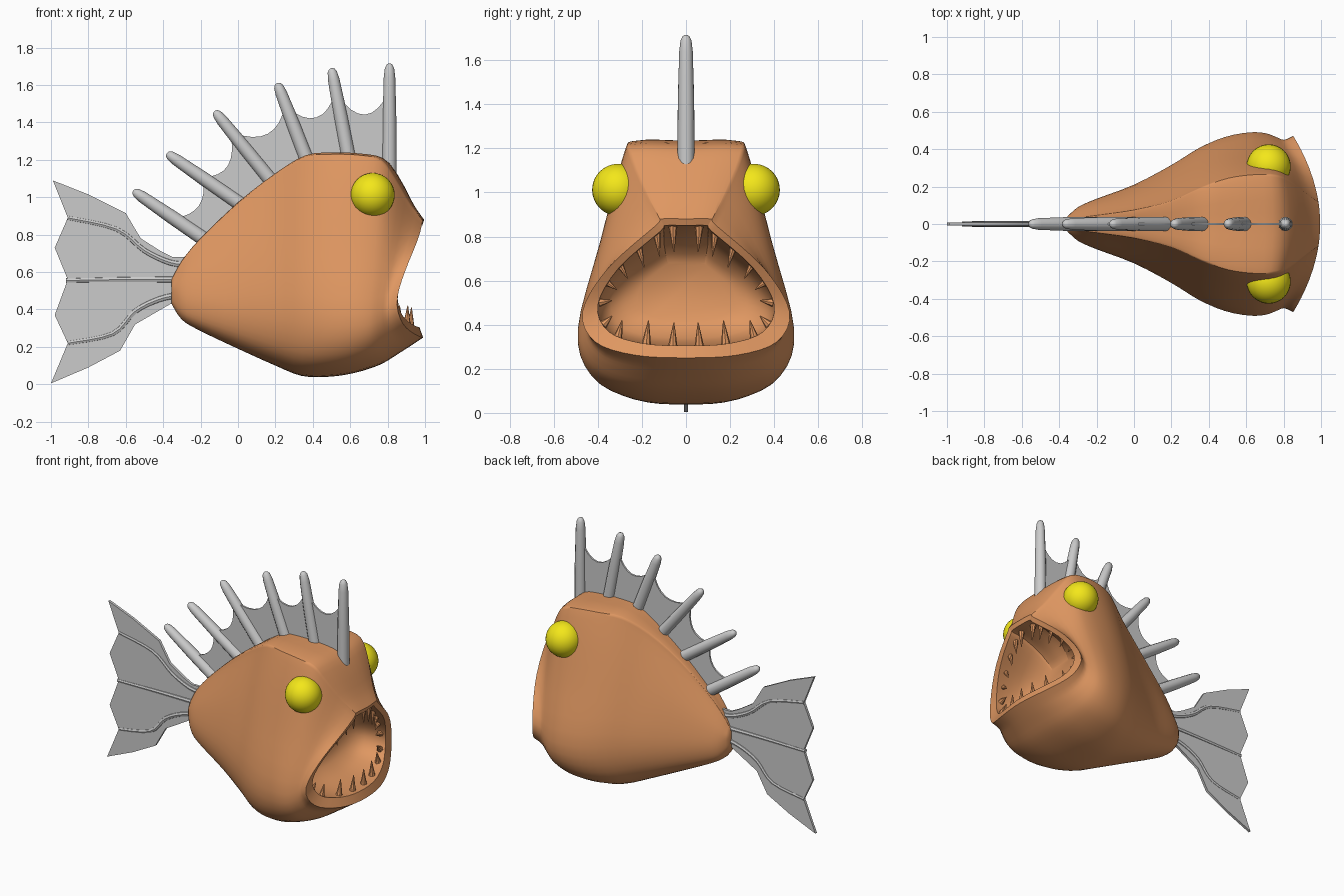
import bpy, bmesh, math
from mathutils import Vector

if "Cube" in bpy.data.objects:
    bpy.data.objects.remove(bpy.data.objects["Cube"])


def material(name, rgb):
    m = bpy.data.materials.new(name)
    m.diffuse_color = (*rgb, 1)
    m.use_nodes = True
    m.node_tree.nodes["Principled BSDF"].inputs["Base Color"].default_value = m.diffuse_color
    return m


SKIN = material("orange_skin", (0.74, 0.31, 0.12))
EYE = material("yellow_eye", (0.9, 0.8, 0.01))


def finish(name, bm, mat=None, angle=40):
    bmesh.ops.recalc_face_normals(bm, faces=bm.faces)
    me = bpy.data.meshes.new(name)
    bm.to_mesh(me)
    bm.free()
    ob = bpy.data.objects.new(name, me)
    bpy.context.collection.objects.link(ob)
    if mat:
        me.materials.append(mat)
    bpy.ops.object.select_all(action='DESELECT')
    ob.select_set(True)
    bpy.context.view_layer.objects.active = ob
    bpy.ops.object.shade_smooth_by_angle(angle=math.radians(angle))
    return ob


def loft(bm, rings):
    """Skin a list of equal-length point rings, with both ends capped."""
    vs = [[bm.verts.new(p) for p in r] for r in rings]
    n = len(vs[0])
    for a, b in zip(vs, vs[1:]):
        for i in range(n):
            j = (i + 1) % n
            bm.faces.new((a[i], a[j], b[j], b[i]))
    bm.faces.new(vs[0][::-1])
    bm.faces.new(vs[-1])


def spline(pts, steps, closed=False):
    """Catmull-Rom interpolation of tuples of any length."""
    n, out = len(pts), []
    for i in range(n if closed else n - 1):
        ids = [i - 1, i, i + 1, i + 2]
        ids = [k % n if closed else min(max(k, 0), n - 1) for k in ids]
        q = [pts[k] for k in ids]
        for s in range(steps):
            t = s / steps
            out.append(tuple(0.5 * (2 * b + (c - a) * t + (2 * a - 5 * b + 4 * c - d) * t * t
                                    + (3 * b - a - 3 * c + d) * t ** 3) for a, b, c, d in zip(*q)))
    if not closed:
        out.append(tuple(pts[-1]))
    return out


def section(xt, zt, xb, zb, w, zw, tw, bulge, bow):
    """Cross-section: flat top, sloping sides, rounded belly, bowed along x."""
    drop = 0.07 * (zt - zw)
    half = [(0.85 * tw, zt), (1.05 * tw, zt - drop),
            ((tw + w) / 2 + bulge, (zt - drop + zw) / 2), (w, zw),
            (0.88 * w, zb + 0.35 * (zw - zb)), (0.5 * w, zb + 0.06 * (zw - zb))]
    loop = [(0, zt)] + half + [(0, zb)] + [(-y, z) for y, z in reversed(half)]
    pts = []
    for y, z in spline(loop, 4, closed=True):
        t = (z - zb) / (zt - zb)
        pts.append((xb + (xt - xb) * t - bow * (y / w) ** 2, y, z))
    return pts


def tube(bm, path, radii, sides=10):
    """Round tube along a path in the y = const plane."""
    path = [Vector(p) for p in path]
    rings = []
    for i, p in enumerate(path):
        t = (path[min(i + 1, len(path) - 1)] - path[max(i - 1, 0)]).normalized()
        u = Vector((0, 1, 0)) - t * t.y
        u.normalize()
        v = t.cross(u)
        rings.append([p + radii[i] * (math.cos(a) * u + math.sin(a) * v)
                      for a in (2 * math.pi * k / sides for k in range(sides))])
    loft(bm, rings)


def sheet(bm, outline, thick):
    """Thin plate from an (x, z) outline."""
    loft(bm, [[(x, y, z) for x, z in outline] for y in (-thick / 2, thick / 2)])


# Body with open mouth: outer skin, then inner lip and mouth cavity
outer = [
    (-0.355, 0.56, -0.355, 0.43, 0.04, 0.49, 0.02, 0.010, 0),
    (-0.30, 0.66, -0.30, 0.345, 0.09, 0.46, 0.035, 0.012, 0),
    (-0.20, 0.78, -0.20, 0.285, 0.135, 0.45, 0.05, 0.015, 0),
    (0.00, 0.97, 0.00, 0.19, 0.21, 0.43, 0.08, 0.02, 0),
    (0.20, 1.125, 0.20, 0.10, 0.315, 0.41, 0.13, 0.02, 0),
    (0.36, 1.22, 0.34, 0.045, 0.405, 0.40, 0.20, 0.02, 0),
    (0.50, 1.235, 0.48, 0.04, 0.465, 0.38, 0.25, 0.015, 0),
    (0.65, 1.23, 0.62, 0.06, 0.49, 0.38, 0.27, 0.01, 0.01),
    (0.78, 1.205, 0.76, 0.105, 0.485, 0.38, 0.265, 0.01, 0.06),
    (0.86, 1.11, 0.86, 0.165, 0.465, 0.40, 0.235, 0.02, 0.10),
    (0.94, 0.96, 0.93, 0.21, 0.45, 0.43, 0.17, 0.04, 0.13),
    (0.995, 0.88, 0.99, 0.25, 0.47, 0.46, 0.13, 0.055, 0.14)]
inner = [
    (0.985, 0.85, 0.97, 0.305, 0.40, 0.49, 0.11, 0.05, 0.12),
    (0.86, 0.83, 0.85, 0.31, 0.39, 0.49, 0.11, 0.05, 0.09),
    (0.72, 0.77, 0.72, 0.34, 0.34, 0.50, 0.11, 0.05, 0.05),
    (0.64, 0.68, 0.64, 0.42, 0.22, 0.53, 0.09, 0.03, 0.01)]
bm = bmesh.new()
loft(bm, [section(*p) for p in spline(outer, 3) + spline(inner, 2)])
finish("body", bm, SKIN, 50)

# Teeth around the mouth: base y, base z, tip y, tip z
teeth = [(0.06, 0.85, 0.055, 0.73), (0.135, 0.83, 0.12, 0.71), (0.22, 0.77, 0.19, 0.66),
         (0.31, 0.69, 0.265, 0.61), (0.37, 0.60, 0.315, 0.56), (0.395, 0.50, 0.335, 0.51),
         (0.375, 0.40, 0.335, 0.44), (0.31, 0.34, 0.29, 0.42), (0.18, 0.315, 0.17, 0.42),
         (0.06, 0.305, 0.055, 0.41)]
bm = bmesh.new()
for y0, z0, y1, z1 in teeth:
    for s in (-1, 1):
        base = Vector((0.925 - 0.11 * (y0 / 0.4) ** 2, s * y0, z0))
        tip = Vector((base.x + 0.005, s * y1, z1))
        d = (tip - base).normalized()
        u = d.cross(Vector((1, 0, 0))).normalized()
        v = d.cross(u)
        loft(bm, [[c + r * (math.cos(k * math.pi / 4) * u + math.sin(k * math.pi / 4) * v)
                   for k in range(8)] for c, r in ((base, 0.021), (tip, 0.002))])
finish("teeth", bm, SKIN)

# Eyes
for side, s in (("left", 1), ("right", -1)):
    bm = bmesh.new()
    bmesh.ops.create_uvsphere(bm, u_segments=32, v_segments=16, radius=0.118)
    bmesh.ops.translate(bm, verts=bm.verts, vec=(0.72, s * 0.308, 1.012))
    finish("eye_" + side, bm, EYE)

# Dorsal spines: base and tip in (x, z)
spines = [((0.81, 1.08), (0.81, 1.715)), ((0.60, 1.17), (0.50, 1.69)),
          ((0.38, 1.17), (0.21, 1.61)), ((0.20, 1.06), (-0.125, 1.46)),
          ((0.04, 0.945), (-0.38, 1.235)), ((-0.15, 0.755), (-0.56, 1.035))]
spines = [(Vector(a), Vector(b)) for a, b in spines]
bm = bmesh.new()
for a, b in spines:
    stops = [(0, 0.039), (0.5, 0.037), (0.88, 0.031), (0.96, 0.025), (0.99, 0.016), (1, 0.006)]
    pts = [a.lerp(b, t) for t, r in stops]
    tube(bm, [(p.x, 0, p.y) for p in pts], [r for t, r in stops], 12)
finish("dorsal_spines", bm)

# Scalloped membrane between neighbouring spines
bm = bmesh.new()
ends = [(0.77, 0.74), (0.76, 0.71), (0.75, 0.72), (0.75, 0.56), (0.55, 0.47)]
for (a0, a1), (b0, b1), (fa, fb) in zip(spines, spines[1:], ends):
    p, q = a0.lerp(a1, fa), b0.lerp(b1, fb)
    c = (p + q) / 2 + ((a0 + b0) / 2 - (p + q) / 2) * 0.55
    edge = [p * (1 - t) ** 2 + c * 2 * t * (1 - t) + q * t * t for t in (k / 8 for k in range(9))]
    sheet(bm, [a0] + edge + [b0], 0.012)
finish("dorsal_membrane", bm)

# Tail fin
bm = bmesh.new()
sheet(bm, [(-0.22, 0.64), (-0.27, 0.68), (-0.35, 0.68), (-0.41, 0.71), (-0.52, 0.78), (-0.60, 0.915),
           (-0.80, 1.015), (-0.99, 1.09), (-0.91, 0.89), (-0.98, 0.73), (-0.91, 0.56),
           (-0.98, 0.37), (-0.91, 0.22), (-1.0, 0.005), (-0.80, 0.09), (-0.63, 0.18),
           (-0.55, 0.32), (-0.36, 0.43), (-0.25, 0.45)], 0.018)
finish("tail_fin", bm)

# Tail ribs
bm = bmesh.new()
for pts in ([(-0.25, 0.64), (-0.36, 0.65), (-0.50, 0.715), (-0.65, 0.83), (-0.91, 0.89)],
            [(-0.30, 0.56), (-0.60, 0.56), (-0.92, 0.555)],
            [(-0.30, 0.48), (-0.42, 0.455), (-0.55, 0.39), (-0.67, 0.27), (-0.91, 0.22)]):
    path = spline(pts, 4)
    n = len(path) - 1
    tube(bm, [(x, 0, z) for x, z in path], [0.02 - 0.006 * i / n for i in range(n + 1)], 8)
finish("tail_ribs", bm)
